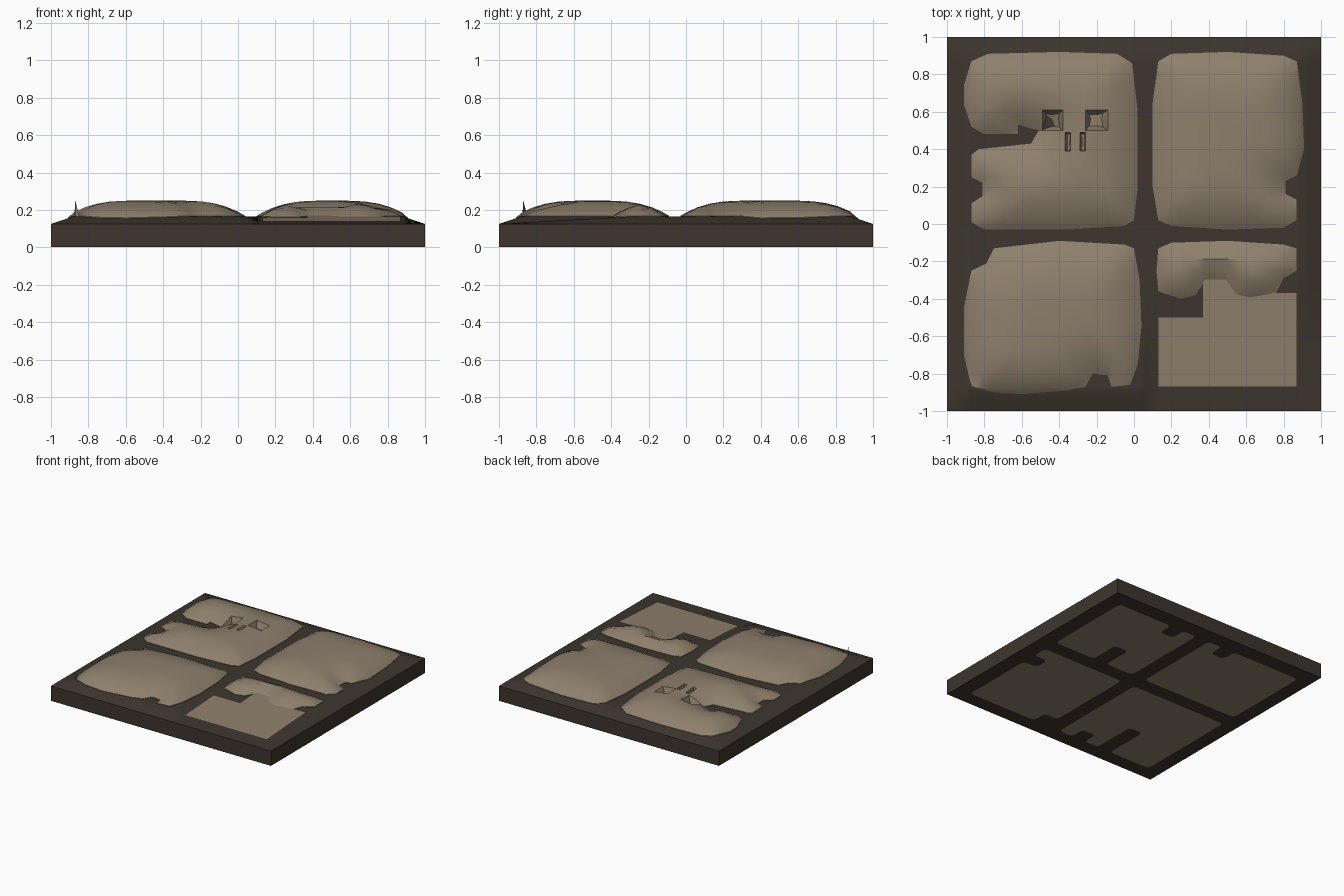
import bpy
import bmesh
from mathutils import Vector
from mathutils.geometry import intersect_point_line

if "Cube" in bpy.data.objects:
    bpy.data.objects.remove(bpy.data.objects["Cube"], do_unlink=True)


def material(name, color):
    mat = bpy.data.materials.new(name)
    mat.use_nodes = True
    mat.diffuse_color = color
    mat.node_tree.nodes["Principled BSDF"].inputs["Base Color"].default_value = color
    return mat


STONE = material("warm stone", (0.27, 0.215, 0.15, 1))
MORTAR = material("dark mortar", (0.047, 0.036, 0.028, 1))
TOP = 0.25


def clamp(value):
    return max(0.0, min(1.0, value))


def mortar_height(x, y):
    """Bed rises from the rim, and sinks towards the front in the worn corner."""
    rim = clamp((1 - max(abs(x), abs(y))) / 0.12)
    worn = clamp((x - 0.04) / 0.08) * clamp((-0.3 - y) / 0.6)
    return 0.125 + 0.04 * rim * (1 - 0.85 * worn)


def edge_distance(point, outline):
    best = 9.0
    for a, b in zip(outline, outline[1:] + outline[:1]):
        hit, factor = intersect_point_line(point, a, b)
        near = a.lerp(b, clamp(factor))
        best = min(best, (point - near).length)
    return best


def flat_face(points, scale):
    """New bmesh holding one upward facing outline."""
    bm = bmesh.new()
    outline = [Vector((x / scale, y / scale, 0)) for x, y in points]
    face = bm.faces.new([bm.verts.new(p) for p in outline])
    face.normal_update()
    if face.normal.z < 0:
        face.normal_flip()
    return bm, outline


def slice_grid(bm, step, extra_x=(), extra_y=()):
    count = int(1 / step)
    lines = [i * step for i in range(-count, count + 1)]
    for axis, extra in ((Vector((1, 0, 0)), extra_x), (Vector((0, 1, 0)), extra_y)):
        for offset in lines + list(extra):
            geom = bm.verts[:] + bm.edges[:] + bm.faces[:]
            bmesh.ops.bisect_plane(bm, geom=geom, dist=0.0005,
                                   plane_co=axis * offset, plane_no=axis)


def skirt(bm, bottom):
    """Drop the open border down to a flat level."""
    border = [e for e in bm.edges if e.is_boundary]
    result = bmesh.ops.extrude_edge_only(bm, edges=border)["geom"]
    for v in result:
        if isinstance(v, bmesh.types.BMVert):
            v.co.z = bottom
    return [e for e in result if isinstance(e, bmesh.types.BMEdge)]


def finish(bm, name, mat, angle=0.5, recalc=True):
    if recalc:
        bmesh.ops.recalc_face_normals(bm, faces=bm.faces[:])
    mesh = bpy.data.meshes.new(name)
    bm.to_mesh(mesh)
    bm.free()
    mesh.materials.append(mat)
    obj = bpy.data.objects.new(name, mesh)
    bpy.context.collection.objects.link(obj)
    bpy.ops.object.select_all(action="DESELECT")
    obj.select_set(True)
    bpy.context.view_layer.objects.active = obj
    bpy.ops.object.shade_smooth_by_angle(angle=angle)
    return obj


def dome_stone(name, points, pits=(), spike=None):
    """Pillow shaped stone over an irregular outline given in hundredths."""
    bm, outline = flat_face(points, 100)
    slice_grid(bm, 0.0625,
               [x for p in pits for x in p[:2]], [y for p in pits for y in p[2:4]])
    for v in bm.verts:
        base = mortar_height(v.co.x, v.co.y) + 0.003
        t = clamp(edge_distance(v.co.copy(), outline) / 0.38)
        v.co.z = base + (TOP - base) * (1 - (1 - t) ** 3)
    if spike:
        tip = min(bm.verts, key=lambda v: (v.co.xy - Vector(spike)).length)
        tip.co.z = TOP
    # Chipped hollows
    for x0, x1, y0, y1, thickness, depth in pits:
        faces = []
        for f in bm.faces:
            c = f.calc_center_median()
            if x0 < c.x < x1 and y0 < c.y < y1:
                faces.append(f)
        bmesh.ops.inset_region(bm, faces=faces, thickness=thickness, depth=-depth)
    skirt(bm, 0.12)
    finish(bm, name, STONE)


# Mortar bed: sloped top, straight sides, flat underside
bm, _ = flat_face([(-1, -1), (1, -1), (1, 1), (-1, 1)], 1)
slice_grid(bm, 0.0625, (-0.88, 0.04, 0.12, 0.88), (-0.88, -0.3, 0.88))
for v in bm.verts:
    v.co.z = mortar_height(v.co.x, v.co.y)
lower = skirt(bm, 0.003)
bmesh.ops.holes_fill(bm, edges=[e for e in bm.edges if e.is_boundary], sides=0)
finish(bm, "mortar_bed", MORTAR)

# Raised stones
dome_stone(
    "back_right_stone",
    [(-87, 87), (-78, 91), (-40, 92), (-9, 91), (-1, 86), (2, 60), (2, 20), (0, 2),
     (-5, -1), (-35, -3), (-80, -3), (-87, 1), (-87, 11), (-81, 15), (-81, 22),
     (-87, 25), (-87, 37), (-83, 40), (-55, 43), (-51, 50), (-62, 53), (-62, 48),
     (-80, 48), (-87, 52), (-91, 64), (-91, 74)],
    pits=[(-0.49, -0.38, 0.5, 0.61, 0.025, 0.05),
          (-0.26, -0.14, 0.5, 0.61, 0.025, 0.05),
          (-0.37, -0.34, 0.39, 0.49, 0.01, 0.03),
          (-0.29, -0.26, 0.39, 0.49, 0.01, 0.03)])
dome_stone(
    "back_left_stone",
    [(13, 87), (20, 91), (50, 92), (80, 90), (87, 87), (90, 65), (91, 40), (87, 26),
     (81, 23), (81, 16), (87, 13), (87, 2), (80, -2), (50, -3), (20, -1), (13, 2),
     (10, 20), (10, 65)])
dome_stone(
    "front_right_stone",
    [(-75, -13), (-40, -9), (-5, -11), (0, -13), (3, -30), (4, -55), (2, -75),
     (-2, -86), (-12, -87), (-14, -81), (-22, -80), (-26, -87), (-35, -89),
     (-60, -91), (-75, -90), (-87, -87), (-91, -70), (-91, -45), (-87, -25),
     (-79, -21)],
    spike=(-0.87, -0.87))
dome_stone(
    "front_left_stone",
    [(13, -13), (20, -10), (50, -9), (80, -11), (87, -13), (87, -25), (80, -29),
     (76, -37), (60, -40), (53, -37), (49, -30), (38, -30), (33, -38), (25, -40),
     (13, -36), (12, -25)])

# Worn flat stone in the front left corner
bm, _ = flat_face([(13, -50), (37, -50), (37, -28), (54, -28), (54, -37), (87, -37),
                   (87, -87), (13, -87)], 100)
slice_grid(bm, 0.0625)
for v in bm.verts:
    v.co.z = mortar_height(v.co.x, v.co.y) + 0.005
finish(bm, "worn_flat_stone", STONE, recalc=False)

# Stone patches on the underside, turned a quarter against the top, in eighths
patches = {
    "underside_patch_a": [(-7, 7), (0, 7), (0, 0), (-7, 0), (-7, 1), (-6, 1), (-6, 2),
                          (-7, 2), (-7, 3), (-4, 3), (-4, 4), (-7, 4)],
    "underside_patch_b": [(1, 7), (7, 7), (7, 2), (6, 2), (6, 1), (7, 1), (7, 0), (1, 0)],
    "underside_patch_c": [(-6, -1), (0, -1), (0, -7), (-1, -7), (-1, -6), (-2, -6),
                          (-2, -7), (-7, -7), (-7, -2), (-6, -2)],
    "underside_patch_d": [(1, -1), (7, -1), (7, -2), (6, -2), (6, -3), (7, -3), (7, -7),
                          (1, -7), (1, -4), (3, -4), (3, -3), (1, -3)],
}
for name, points in patches.items():
    bm, _ = flat_face([(-y, x) for x, y in points], 8)
    bmesh.ops.bevel(bm, geom=bm.verts[:], offset=0.03, segments=2,
                    affect="VERTICES", profile=0.5)
    bmesh.ops.reverse_faces(bm, faces=bm.faces[:])
    finish(bm, name, STONE, recalc=False)
